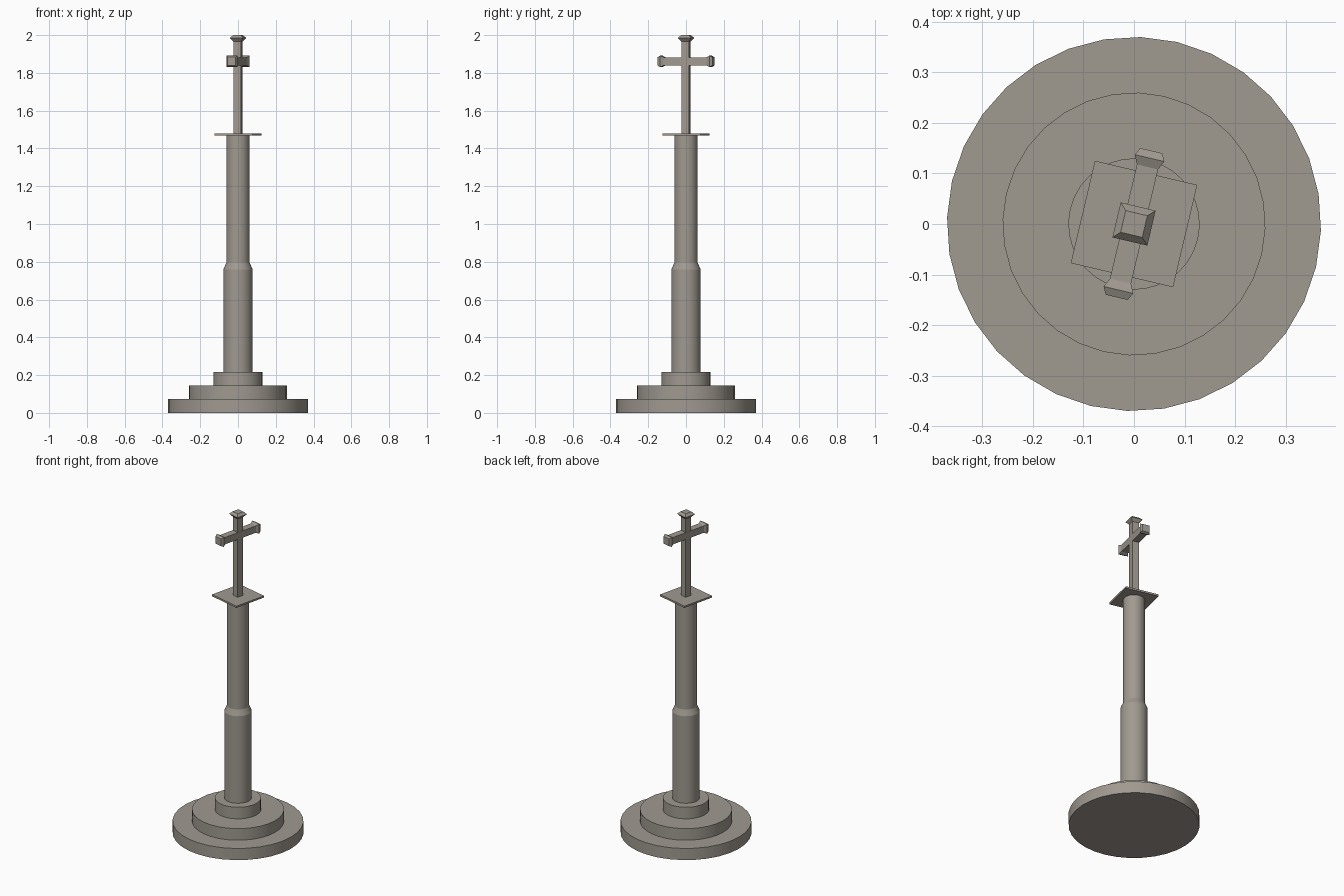
import bpy, bmesh, math
from mathutils import Matrix

if "Cube" in bpy.data.objects:
    bpy.data.objects.remove(bpy.data.objects["Cube"])

TURN = Matrix.Rotation(math.radians(-13.3), 4, 'Z')  # whole model is turned slightly

stone = bpy.data.materials.new("weathered_stone")
stone.diffuse_color = (0.35, 0.32, 0.28, 1)
stone.use_nodes = True
stone.node_tree.nodes["Principled BSDF"].inputs["Base Color"].default_value = stone.diffuse_color


def loft(name, sides, profile, place=Matrix.Identity(4), smooth=False):
    """Solid of stacked regular polygons; profile = (half size, height)."""
    bm = bmesh.new()
    square = sides == 4
    rings = []
    for r, z in profile:
        rad = r * math.sqrt(2) if square else r
        off = math.pi / 4 if square else 0
        rings.append([bm.verts.new((rad * math.cos(off + 2 * math.pi * i / sides),
                                    rad * math.sin(off + 2 * math.pi * i / sides), z))
                      for i in range(sides)])
    for a, b in zip(rings, rings[1:]):
        for i in range(sides):
            j = (i + 1) % sides
            bm.faces.new((a[i], a[j], b[j], b[i]))
    bm.faces.new(rings[0][::-1])
    bm.faces.new(rings[-1])
    bm.transform(TURN @ place)
    bmesh.ops.recalc_face_normals(bm, faces=bm.faces)
    me = bpy.data.meshes.new(name)
    bm.to_mesh(me)
    bm.free()
    me.materials.append(stone)
    ob = bpy.data.objects.new(name, me)
    bpy.context.collection.objects.link(ob)
    if smooth:
        bpy.ops.object.select_all(action='DESELECT')
        ob.select_set(True)
        bpy.context.view_layer.objects.active = ob
        bpy.ops.object.shade_smooth_by_angle(angle=math.radians(20))
    return ob


# Round steps
STEP = 0.0725
for i, (name, r) in enumerate((("lower_step", 0.37), ("middle_step", 0.26), ("upper_step", 0.13))):
    loft(name, 32, [(r, i * STEP), (r, (i + 1) * STEP)], smooth=True)

# Column with a tapered shoulder
loft("column", 32, [(0.077, 3 * STEP), (0.077, 0.76), (0.062, 0.795), (0.062, 1.468)], smooth=True)

# Thin square slab on the column
loft("slab", 4, [(0.104, 1.468), (0.104, 1.479)])

# Upright of the cross with flared cap
loft("cross_upright", 4, [(0.0205, 1.479), (0.0205, 1.967), (0.0355, 1.985), (0.022, 2.0)])

# Cross arm with flared ends
half = [(0.0215, 0.116), (0.03, 0.134), (0.0225, 0.149)]
arm = [(r, -z) for r, z in reversed(half)] + half
loft("cross_arm", 4, arm,
     Matrix.Translation((0, 0, 1.861)) @ Matrix.Rotation(math.pi / 2, 4, 'X'))
